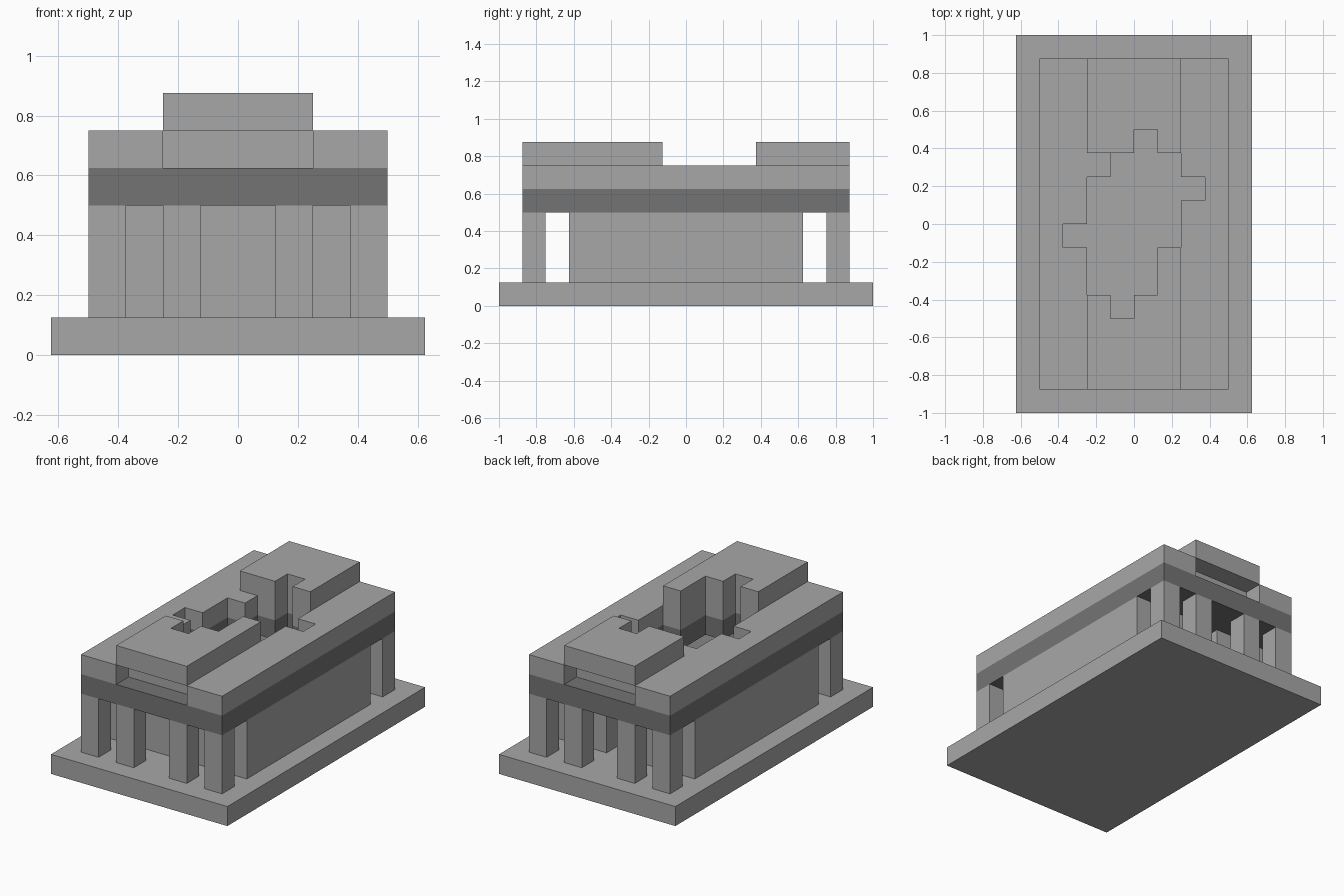
import bpy, bmesh, math
from mathutils import Vector

cube = bpy.data.objects.get("Cube")
if cube:
    bpy.data.objects.remove(cube, do_unlink=True)

U = 0.125  # one building block


def make_material(name, value):
    mat = bpy.data.materials.new(name)
    mat.use_nodes = True
    color = (value, value, value, 1)
    mat.diffuse_color = color
    bsdf = next(n for n in mat.node_tree.nodes if n.type == 'BSDF_PRINCIPLED')
    bsdf.inputs["Base Color"].default_value = color
    return mat


stone = make_material("light stone", 0.39)
frieze = make_material("dark stone", 0.175)


def inside(x, y, rects):
    return any(a < x < c and b < y < d for a, b, c, d in rects)


def slab(name, solid, z0, z1, mat, holes=()):
    """Extrude a plan made of rectangles (x0, y0, x1, y1) minus hole rectangles."""
    bm = bmesh.new()
    xs = range(min(r[0] for r in solid), max(r[2] for r in solid))
    ys = range(min(r[1] for r in solid), max(r[3] for r in solid))
    for x in xs:
        for y in ys:
            cx, cy = x + 0.5, y + 0.5
            if inside(cx, cy, solid) and not inside(cx, cy, holes):
                bm.faces.new([bm.verts.new(Vector((i, j, z0)) * U) for i, j in
                              ((x, y), (x, y + 1), (x + 1, y + 1), (x + 1, y))])
    bmesh.ops.remove_doubles(bm, verts=bm.verts[:], dist=U / 100)
    result = bmesh.ops.extrude_face_region(bm, geom=bm.faces[:], use_keep_orig=True)
    top = [v for v in result["geom"] if isinstance(v, bmesh.types.BMVert)]
    bmesh.ops.translate(bm, verts=top, vec=(0, 0, (z1 - z0) * U))
    bmesh.ops.recalc_face_normals(bm, faces=bm.faces[:])
    bmesh.ops.dissolve_limit(bm, angle_limit=math.radians(1),
                             verts=bm.verts[:], edges=bm.edges[:])
    bmesh.ops.triangulate(bm, faces=[f for f in bm.faces if len(f.verts) > 4])
    mesh = bpy.data.meshes.new(name)
    bm.to_mesh(mesh)
    bm.free()
    mesh.materials.append(mat)
    obj = bpy.data.objects.new(name, mesh)
    bpy.context.scene.collection.objects.link(obj)
    return obj


# Jagged opening broken through the roof
opening = [(-2, -3, 1, -1), (-1, -4, 0, -3), (-2, -1, 2, 2), (-3, -1, -2, 0),
           (2, 1, 3, 2), (-1, 2, 2, 3), (0, 3, 1, 4)]

# Base platform
slab("base", [(-5, -8, 5, 8)], 0, 1, stone)

# Hall walls with a doorway at the back
slab("hall_walls", [(-4, -5, 4, 5)], 1, 4, stone,
     [(-3, -4, 3, 4), (-1, 4, 1, 5)])

# Porch columns at both ends
for end, y in (("front", -7), ("back", 6)):
    for i, x in enumerate((-4, -2, 1, 3), 1):
        slab(f"{end}_column_{i}", [(x, y, x + 1, y + 1)], 1, 4, stone)

# Dark frieze and lower roof with recessed ends
slab("frieze", [(-4, -7, 4, 7)], 4, 5, frieze, opening)
slab("lower_roof", [(-4, -7, 4, 7)], 5, 6, stone,
     opening + [(-2, -7, 2, -6), (-2, 6, 2, 7)])

# Raised roof ridge, split by the opening
slab("front_ridge", [(-2, -7, 2, -1)], 6, 7, stone, opening)
slab("back_ridge", [(-2, 3, 2, 7)], 6, 7, stone, opening)
